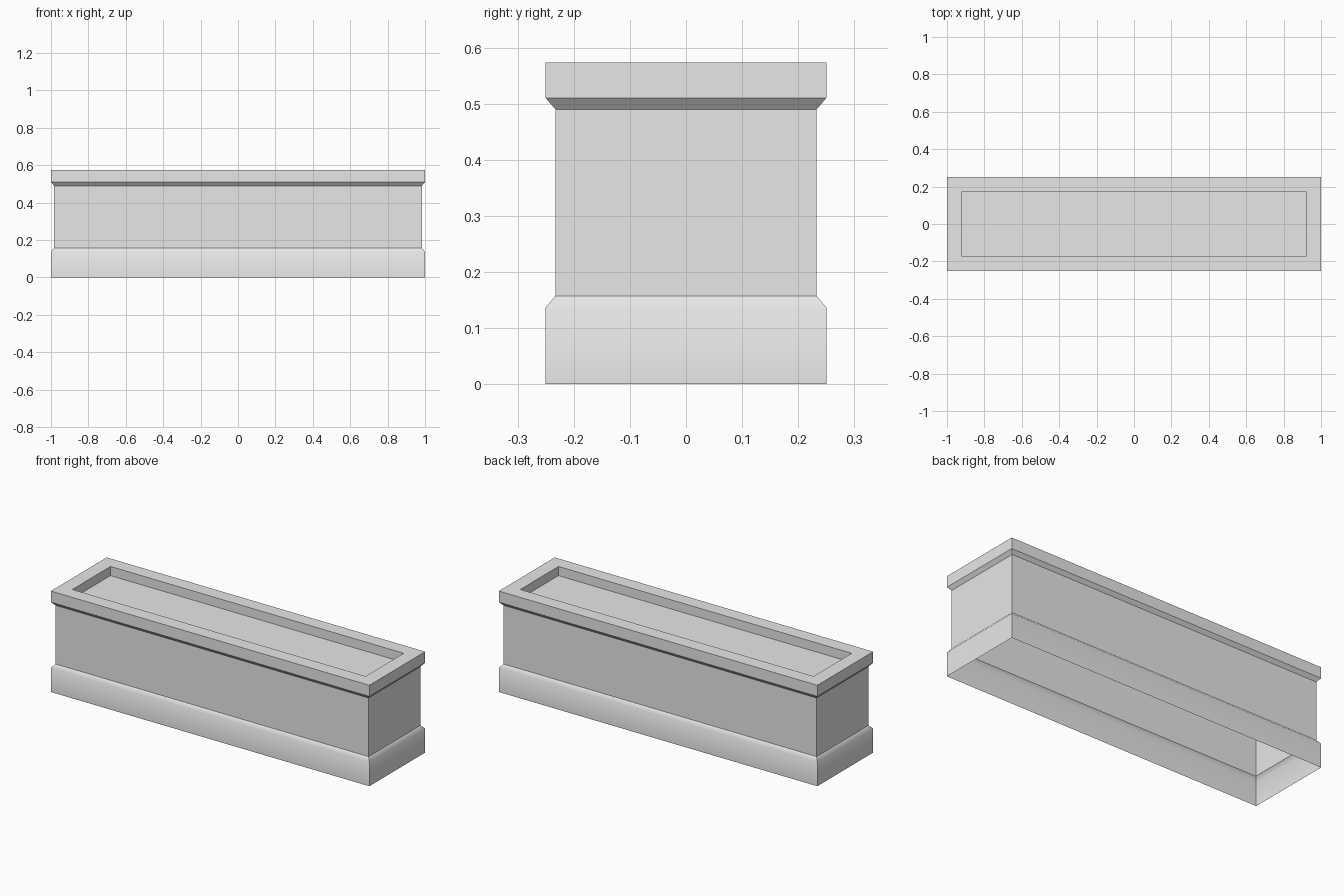
import bpy
import bmesh

cube = bpy.data.objects.get("Cube")
if cube:
    bpy.data.objects.remove(cube, do_unlink=True)

HALF_X, HALF_Y = 1.0, 0.25

grey = bpy.data.materials.new("plain_grey")
grey.use_nodes = True
grey.diffuse_color = (0.8, 0.8, 0.8, 1)
grey.node_tree.nodes["Principled BSDF"].inputs["Base Color"].default_value = (0.8, 0.8, 0.8, 1)


def rect_shell(name, profile, soft_rings=(), cap=False):
    """Sweep an (inset, height) profile round the rectangle; optionally close the last ring."""
    bm = bmesh.new()
    rings = []
    for inset, z in profile:
        x, y = HALF_X - inset, HALF_Y - inset
        rings.append([bm.verts.new((sx * x, sy * y, z))
                      for sx, sy in ((-1, -1), (1, -1), (1, 1), (-1, 1))])
    for low, high in zip(rings, rings[1:]):
        for i in range(4):
            j = (i + 1) % 4
            bm.faces.new((low[i], low[j], high[j], high[i]))
    if cap:
        bm.faces.new(rings[-1])
    # Smooth only across the chosen rings; keep every other edge crisp
    for edge in bm.edges:
        edge.smooth = any(all(v in rings[r] for v in edge.verts) for r in soft_rings)
    for face in bm.faces:
        face.smooth = True
    mesh = bpy.data.meshes.new(name)
    bm.to_mesh(mesh)
    bm.free()
    mesh.materials.append(grey)
    obj = bpy.data.objects.new(name, mesh)
    bpy.context.collection.objects.link(obj)
    return obj


# Plinth, open underneath, with a softened shoulder
rect_shell("base_plinth", [(0, 0), (0, 0.137), (0.017, 0.157)], soft_rings=(1,))

# Plain side walls
rect_shell("side_walls", [(0.017, 0.157), (0.017, 0.49)])

# Overhanging rim with chamfered underside and a shallow recessed bed
rect_shell("rim_and_bed", [(0.017, 0.49), (0, 0.51), (0, 0.573),
                           (0.079, 0.573), (0.079, 0.521)], cap=True)
